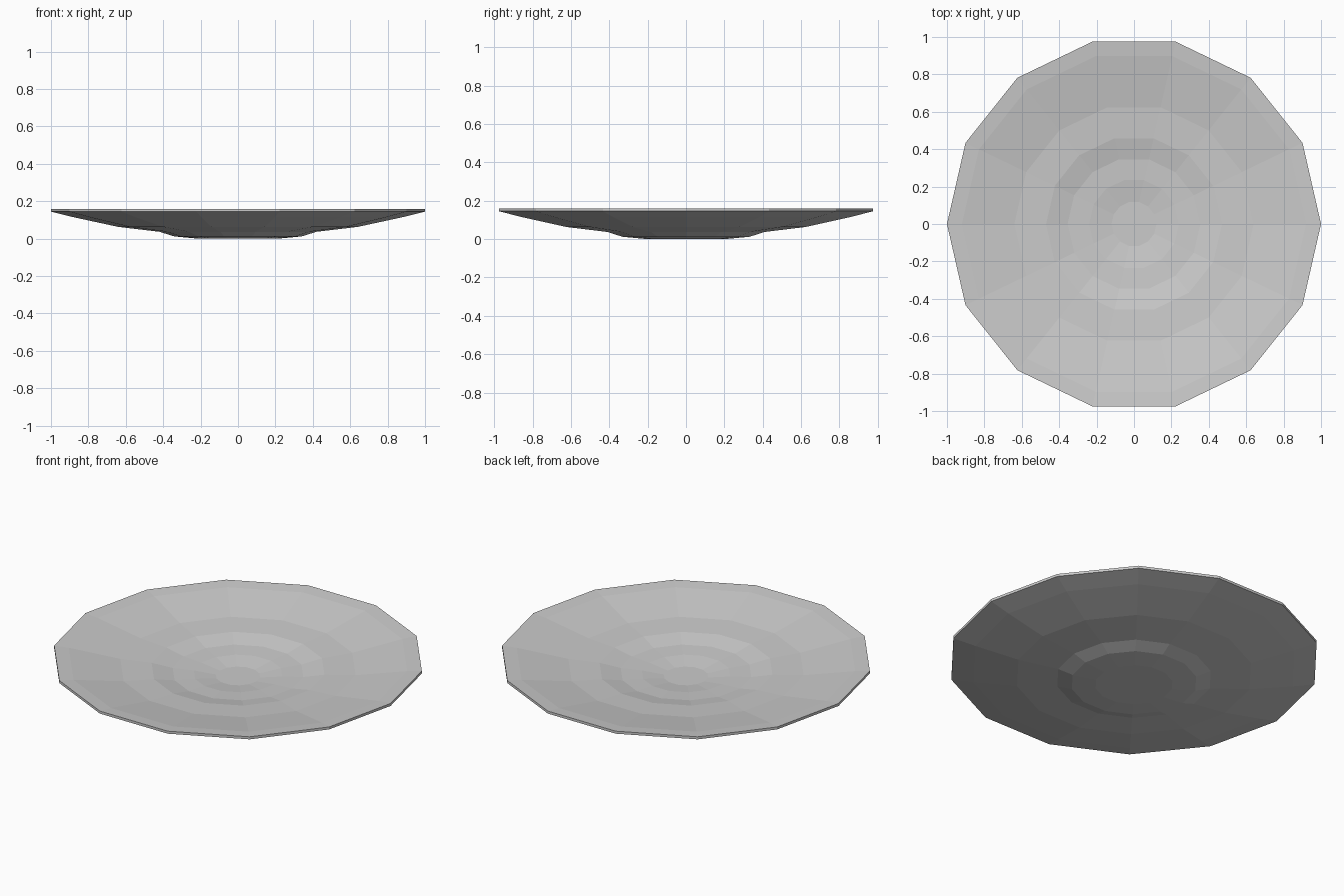
import bpy, bmesh
from math import cos, sin, tau

if "Cube" in bpy.data.objects:
    bpy.data.objects.remove(bpy.data.objects["Cube"])

SIDES = 14

# Saucer cross-section (radius, height): underside, rim, then dished top
profile = [
    (0.21, 0.0), (0.34, 0.012), (0.42, 0.037), (0.64, 0.063), (0.88, 0.115),
    (1.0, 0.145), (1.0, 0.16),
    (0.92, 0.153), (0.64, 0.108), (0.47, 0.098), (0.355, 0.076),
    (0.24, 0.07), (0.12, 0.055),
]

# Revolve the section into a closed 14-sided body
bm = bmesh.new()
rings = [[bm.verts.new((r * cos(tau * i / SIDES), r * sin(tau * i / SIDES), z))
          for i in range(SIDES)] for r, z in profile]
for a, b in zip(rings, rings[1:]):
    for i in range(SIDES):
        j = (i + 1) % SIDES
        bm.faces.new((a[i], a[j], b[j], b[i]))

# Flat foot and centre discs
bm.faces.new(rings[0][::-1])
bm.faces.new(rings[-1])
bmesh.ops.recalc_face_normals(bm, faces=bm.faces)

mesh = bpy.data.meshes.new("saucer")
bm.to_mesh(mesh)
bm.free()
saucer = bpy.data.objects.new("saucer", mesh)
bpy.context.collection.objects.link(saucer)
